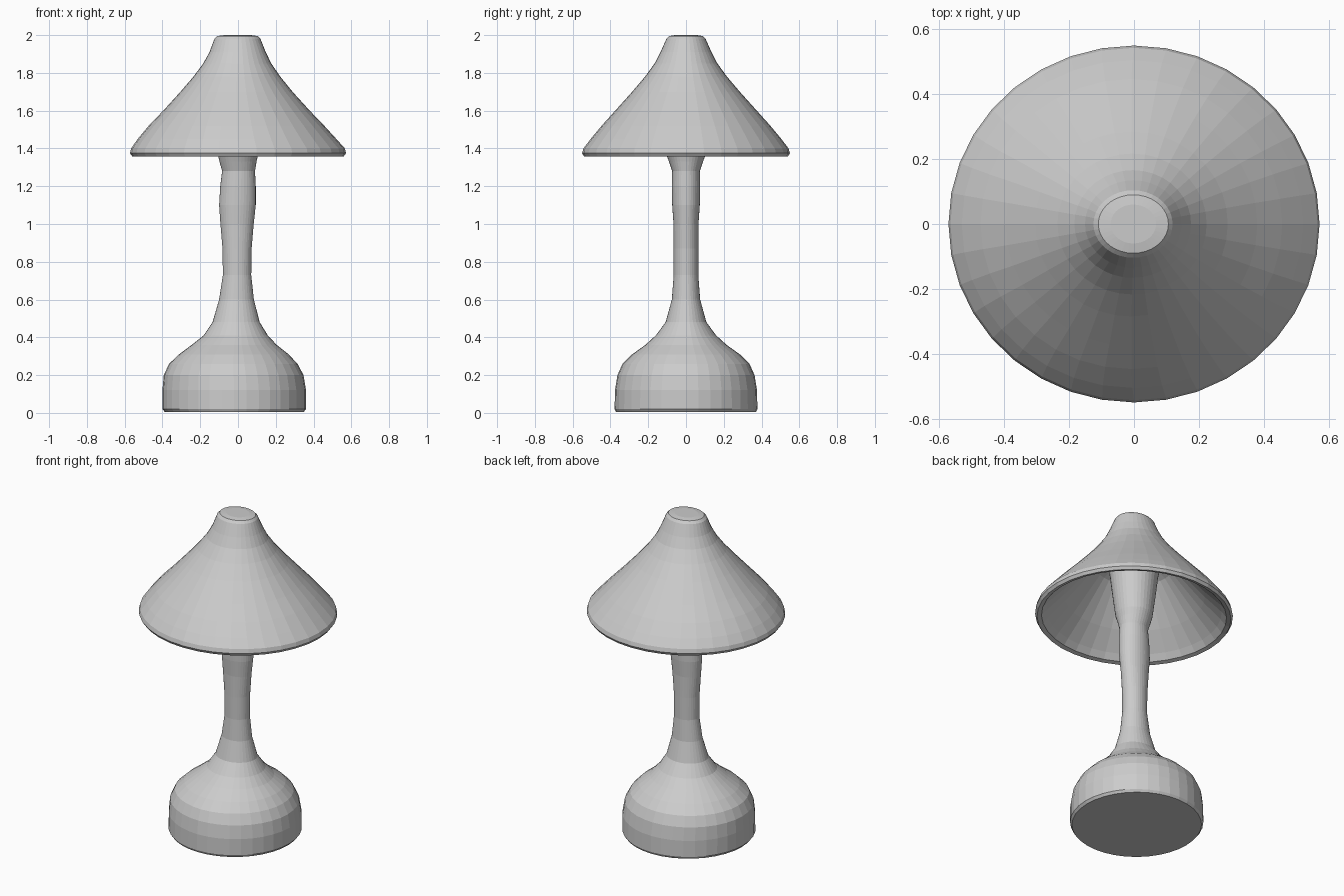
import bpy, bmesh, math

SIDES = 36


def loft(name, rings, cap_first, cap_last):
    """Skin elliptical rings (z, x centre, x radius, y radius), capping ends on request."""
    bm = bmesh.new()
    loops = []
    for z, cx, rx, ry in rings:
        loops.append([bm.verts.new((cx + rx * math.cos(a), ry * math.sin(a), z))
                      for a in (2 * math.pi * i / SIDES for i in range(SIDES))])
    for lo, hi in zip(loops, loops[1:]):
        for i in range(SIDES):
            j = (i + 1) % SIDES
            bm.faces.new((lo[i], lo[j], hi[j], hi[i]))
    if cap_first:
        bm.faces.new(loops[0][::-1])
    if cap_last:
        bm.faces.new(loops[-1])
    mesh = bpy.data.meshes.new(name)
    bm.to_mesh(mesh)
    bm.free()
    obj = bpy.data.objects.new(name, mesh)
    bpy.context.collection.objects.link(obj)
    return obj


# Ring where the flared stem top meets the inside of the shade
junction = (1.74, 0.0, 0.165, 0.155)

# Bulbous foot flowing into a slim, slightly flattened stem
loft("base_and_stem", [
    (0.005, -0.02, 0.368, 0.37),
    (0.02, -0.02, 0.38, 0.378),
    (0.12, -0.02, 0.38, 0.376),
    (0.20, -0.023, 0.37, 0.363),
    (0.26, -0.025, 0.34, 0.336),
    (0.31, -0.022, 0.29, 0.285),
    (0.36, -0.02, 0.225, 0.215),
    (0.41, -0.012, 0.17, 0.16),
    (0.48, -0.01, 0.125, 0.108),
    (0.60, -0.008, 0.092, 0.075),
    (0.73, -0.005, 0.075, 0.065),
    (0.87, -0.005, 0.077, 0.065),
    (1.00, -0.005, 0.088, 0.066),
    (1.10, -0.003, 0.097, 0.073),
    (1.20, 0.0, 0.094, 0.075),
    (1.28, 0.003, 0.087, 0.073),
    (1.33, 0.0, 0.098, 0.09),
    (1.37, 0.0, 0.107, 0.105),
    (1.50, 0.0, 0.125, 0.12),
    (1.63, 0.0, 0.14, 0.135),
    junction,
], True, False)

# Hollow shade: inner wall down to the rim, then the outer wall up to the cap
loft("shade", [
    junction,
    (1.70, 0.0, 0.23, 0.22),
    (1.60, 0.0, 0.32, 0.305),
    (1.50, 0.0, 0.41, 0.39),
    (1.40, 0.0, 0.507, 0.487),
    (1.365, 0.0, 0.535, 0.515),
    (1.358, 0.0, 0.56, 0.54),
    (1.375, 0.0, 0.572, 0.55),
    (1.40, 0.0, 0.566, 0.543),
    (1.45, -0.005, 0.526, 0.505),
    (1.52, -0.008, 0.465, 0.447),
    (1.60, -0.008, 0.388, 0.375),
    (1.70, -0.008, 0.297, 0.285),
    (1.78, -0.006, 0.23, 0.217),
    (1.85, -0.004, 0.18, 0.166),
    (1.91, -0.002, 0.149, 0.135),
    (1.98, -0.003, 0.122, 0.104),
    (1.995, -0.002, 0.108, 0.09),
    (2.00, -0.002, 0.07, 0.06),
], False, True)
